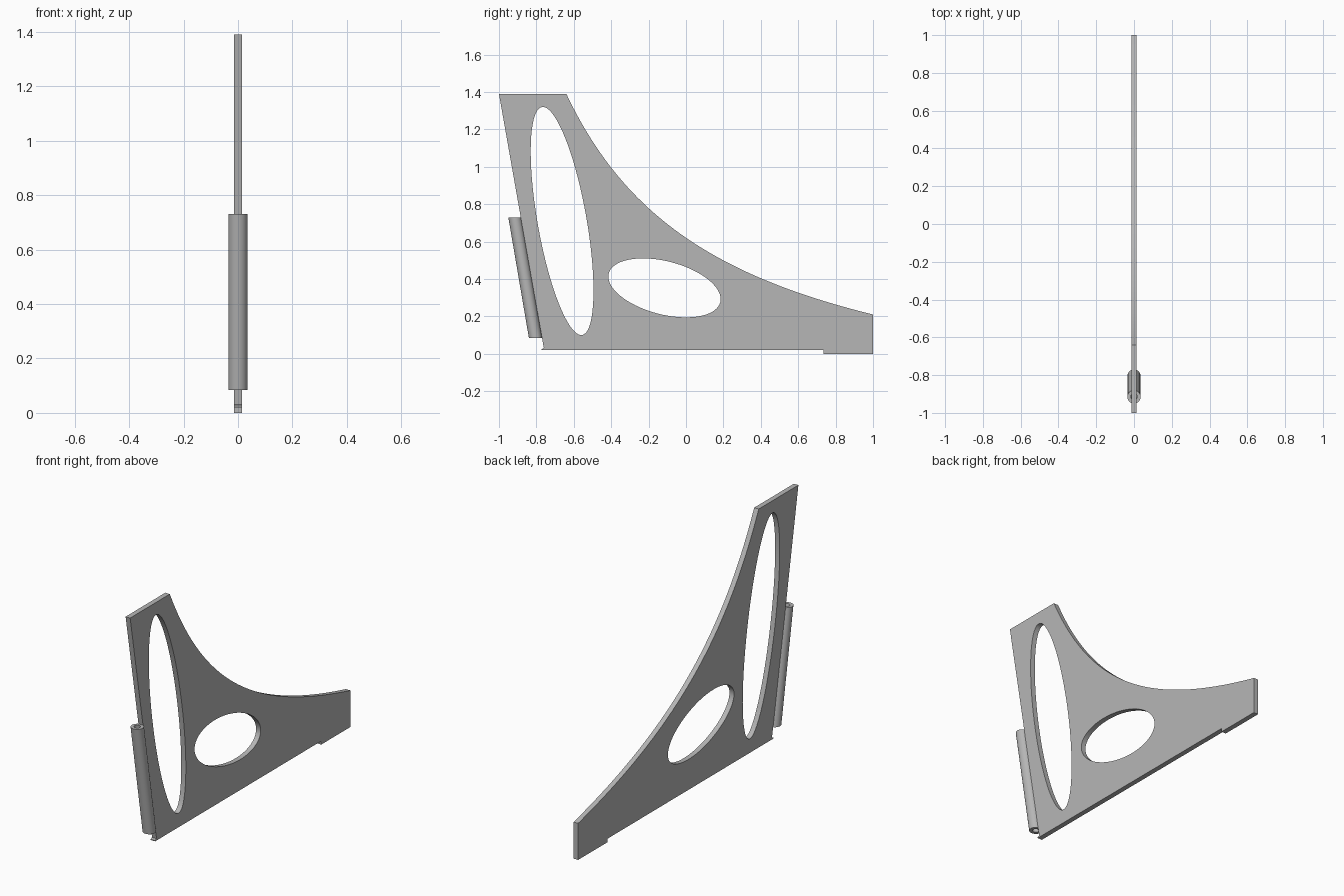
import bpy, bmesh, math

cube = bpy.data.objects.get("Cube")
if cube:
    bpy.data.objects.remove(cube, do_unlink=True)

# Single flat grey
grey = bpy.data.materials.new("grey")
grey.use_nodes = True
colour = (0.47, 0.47, 0.47, 1)
grey.diffuse_color = colour
grey.node_tree.nodes["Principled BSDF"].inputs["Base Color"].default_value = colour


def add_object(name, mesh):
    obj = bpy.data.objects.new(name, mesh)
    bpy.context.collection.objects.link(obj)
    mesh.materials.clear()
    mesh.materials.append(grey)
    bpy.ops.object.select_all(action='DESELECT')
    obj.select_set(True)
    bpy.context.view_layer.objects.active = obj
    bpy.ops.object.shade_smooth_by_angle(angle=math.radians(30))
    return obj


def ellipse(cy, cz, a, b, tilt, n=72):
    pts = []
    for i in range(n):
        t = math.tau * i / n
        u, v = a * math.cos(t), b * math.sin(t)
        pts.append((cy + u * math.cos(tilt) - v * math.sin(tilt),
                    cz + u * math.sin(tilt) + v * math.cos(tilt)))
    return pts


# Plate outline: hyperbolic upper edge, straight leaning front, raised underside
upper = []
for i in range(49):
    y = -0.64 + 1.64 * i / 48
    upper.append((y, 1.518 / (y + 1.488) - 0.4))
outline = upper + [(1, 0), (0.735, 0), (0.735, 0.02), (-0.773, 0.02),
                   (-0.773, 0.025), (-0.76, 0.03), (-1, 1.39)]

# Two elliptical openings
tall_hole = ellipse(-0.6625, 0.71, 0.619, 0.131, math.radians(100))
low_hole = ellipse(-0.115, 0.3525, 0.308, 0.142, math.radians(-14.5))

# Filled and extruded flat curve becomes the plate
curve = bpy.data.curves.new("plate_profile", 'CURVE')
curve.dimensions = '2D'
curve.fill_mode = 'BOTH'
curve.extrude = 0.0145
for loop in (outline, tall_hole, low_hole):
    spline = curve.splines.new('POLY')
    spline.points.add(len(loop) - 1)
    for point, (y, z) in zip(spline.points, loop):
        point.co = (y, z, 0, 1)
    spline.use_cyclic_u = True
helper = bpy.data.objects.new("plate_profile", curve)
bpy.context.collection.objects.link(helper)
graph = bpy.context.evaluated_depsgraph_get()
plate_mesh = bpy.data.meshes.new_from_object(helper.evaluated_get(graph))
bpy.data.objects.remove(helper, do_unlink=True)
bm = bmesh.new()
bm.from_mesh(plate_mesh)
bmesh.ops.remove_doubles(bm, verts=bm.verts, dist=0.0001)
bmesh.ops.recalc_face_normals(bm, faces=bm.faces)
bm.to_mesh(plate_mesh)
bm.free()
plate = add_object("bracket_plate", plate_mesh)
plate.rotation_euler = (math.pi / 2, 0, math.pi / 2)

# Leaning hollow sleeve along the front edge, ends cut level
bm = bmesh.new()
sides = 40
rings = []
for radius, y, z in ((0.035, -0.805, 0.085), (0.035, -0.915, 0.73),
                     (0.017, -0.915, 0.73), (0.017, -0.805, 0.085)):
    rings.append([bm.verts.new((radius * math.cos(math.tau * i / sides),
                                y + radius * math.sin(math.tau * i / sides), z))
                  for i in range(sides)])
for k in range(4):
    lower, higher = rings[k], rings[(k + 1) % 4]
    for i in range(sides):
        j = (i + 1) % sides
        bm.faces.new((lower[i], lower[j], higher[j], higher[i]))
bmesh.ops.recalc_face_normals(bm, faces=bm.faces)
sleeve_mesh = bpy.data.meshes.new("hinge_sleeve")
bm.to_mesh(sleeve_mesh)
bm.free()
add_object("hinge_sleeve", sleeve_mesh)
